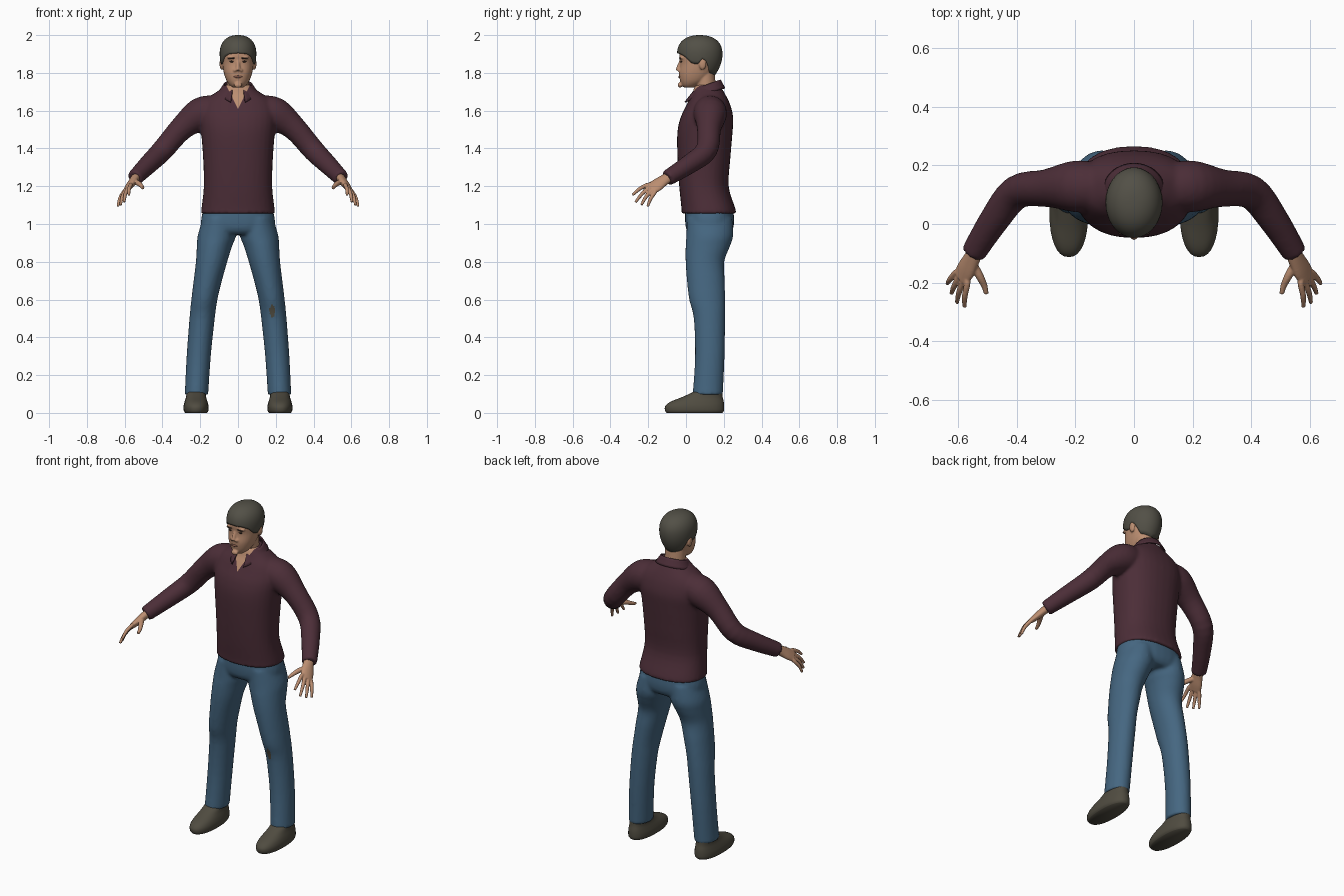
import bpy, bmesh, math
from mathutils import Vector, Matrix

if "Cube" in bpy.data.objects:
    bpy.data.objects.remove(bpy.data.objects["Cube"])


def material(name, rgb):
    m = bpy.data.materials.new(name)
    m.diffuse_color = (*rgb, 1)
    m.use_nodes = True
    m.node_tree.nodes["Principled BSDF"].inputs["Base Color"].default_value = m.diffuse_color
    return m


SHIRT = material("maroon cloth", (0.072, 0.027, 0.039))
DENIM = material("blue denim", (0.06, 0.135, 0.22))
SKIN = material("skin", (0.50, 0.27, 0.165))
HAIR = material("grey brown hair", (0.085, 0.08, 0.062))
SHOE = material("dark olive leather", (0.08, 0.072, 0.052))
LIP = material("lip", (0.30, 0.13, 0.09))
DARK = material("dark brown", (0.05, 0.03, 0.022))


def smooth_rings(rings, steps):
    """Catmull-Rom interpolation of (x, y, z, radius_a, radius_b) rings."""
    out = []
    n = len(rings)
    for i in range(n - 1):
        p = [rings[min(max(i + k, 0), n - 1)] for k in (-1, 0, 1, 2)]
        for s in range(steps):
            t = s / steps
            out.append([0.5 * (2 * b + (c - a) * t + (2 * a - 5 * b + 4 * c - d) * t * t
                               + (3 * b - a - 3 * c + d) * t ** 3) for a, b, c, d in zip(*p)])
    return out + [list(rings[-1])]


def loft(bm, rings, level=True, side=None, power=2.0, sides=32, steps=4):
    """Closed loft; level rings are horizontal, otherwise they follow the path."""
    pts = smooth_rings(rings, steps)
    loops = []
    for i, (x, y, z, ra, rb) in enumerate(pts):
        u, v = Vector((1, 0, 0)), Vector((0, 1, 0))
        if not level:
            d = (Vector(pts[min(i + 1, len(pts) - 1)][:3]) - Vector(pts[max(i - 1, 0)][:3])).normalized()
            u = side or d.cross(Vector((0, 0, 1)))
            u = (u - d * u.dot(d)).normalized()
            v = u.cross(d)
        loop = []
        for k in range(sides):
            c, s = math.cos(math.tau * k / sides), math.sin(math.tau * k / sides)
            c = math.copysign(abs(c) ** (2 / power), c)
            s = math.copysign(abs(s) ** (2 / power), s)
            loop.append(bm.verts.new(Vector((x, y, z)) + u * ra * c + v * rb * s))
        loops.append(loop)
    for a, b in zip(loops, loops[1:]):
        for k in range(sides):
            bm.faces.new((a[k], a[(k + 1) % sides], b[(k + 1) % sides], b[k]))
    bm.faces.new(loops[0])
    bm.faces.new(loops[-1])


def ball(bm, loc, size):
    bmesh.ops.create_uvsphere(bm, u_segments=20, v_segments=12, radius=1,
                              matrix=Matrix.Translation(loc) @ Matrix.Diagonal((*size, 1)))


def finish(name, bm, mats, voxel=0, iterations=3, recalc=True):
    """Make the object; with a voxel size, fuse its overlapping shells into one skin."""
    if recalc:
        bmesh.ops.recalc_face_normals(bm, faces=bm.faces[:])
    me = bpy.data.meshes.new(name)
    bm.to_mesh(me)
    bm.free()
    ob = bpy.data.objects.new(name, me)
    bpy.context.collection.objects.link(ob)
    if voxel:
        r = ob.modifiers.new("fuse", 'REMESH')
        r.mode, r.voxel_size = 'VOXEL', voxel
        s = ob.modifiers.new("relax", 'SMOOTH')
        s.factor, s.iterations = 0.5, iterations
        bpy.context.view_layer.update()
        dg = bpy.context.evaluated_depsgraph_get()
        fused = bpy.data.meshes.new_from_object(ob.evaluated_get(dg))
        ob.modifiers.clear()
        ob.data = fused
    ob.data.materials.clear()
    for m in mats:
        ob.data.materials.append(m)
    for p in ob.data.polygons:
        p.use_smooth = True
        p.material_index = 0
    return ob


# Shirt: torso and both sleeves
bm = bmesh.new()
torso = [(1.055, .12, .197, .145), (1.08, .119, .194, .143), (1.2, .095, .181, .131),
         (1.35, .095, .185, .14), (1.48, .1, .195, .146), (1.56, .11, .203, .14),
         (1.62, .118, .195, .12), (1.66, .12, .17, .102), (1.69, .12, .127, .086),
         (1.72, .115, .084, .073), (1.737, .115, .073, .062)]
loft(bm, [(0, y, z, a, b) for z, y, a, b in torso], power=2.3)
sleeve = [(.12, .125, 1.60, .082), (.2, .128, 1.58, .088), (.3, .122, 1.505, .064),
          (.4, .108, 1.39, .058), (.475, .015, 1.315, .051), (.548, -.1, 1.242, .042)]
for s in (1, -1):
    loft(bm, [(s * x, y, z, r, r) for x, y, z, r in sleeve], level=False)
shirt = finish("shirt", bm, [SHIRT, SKIN], voxel=0.01)

# Open neck: cut a clean V into the shirt front
bm = bmesh.new()
bm.from_mesh(shirt.data)
for s in (1, -1):
    near = [f for f in bm.faces if f.calc_center_median().z > 1.59
            and f.calc_center_median().y < .11 and abs(f.calc_center_median().x) < .1]
    geom = near + list({e for f in near for e in f.edges}) + list({v for f in near for v in f.verts})
    bmesh.ops.bisect_plane(bm, geom=geom, plane_co=(0, 0, 1.61), plane_no=(s, 0, -.5))
for f in bm.faces:
    c = f.calc_center_median()
    f.material_index = int(c.y < .1 and abs(c.x) < (c.z - 1.61) * .5)
bm.to_mesh(shirt.data)
bm.free()

# Jeans: pelvis and both legs, with a worn spot on one knee
bm = bmesh.new()
loft(bm, [(0, .122, 1.1, .178, .125), (0, .125, 1.02, .196, .13),
          (0, .125, .97, .19, .122), (0, .125, .945, .15, .1)], power=2.3)
leg = [(.1, .125, 1.03, .085, .12), (.112, .126, .94, .101, .124), (.125, .115, .88, .093, .117),
       (.14, .1, .8, .083, .102), (.16, .105, .7, .075, .1), (.178, .112, .6, .069, .095),
       (.19, .124, .5, .067, .083), (.208, .126, .3, .064, .078), (.22, .115, .095, .062, .08)]
for s in (1, -1):
    loft(bm, [(s * x, y, z, a, b) for x, y, z, a, b in leg])
jeans = finish("jeans", bm, [DENIM, SHOE], voxel=0.01)
for p in jeans.data.polygons:
    x, y, z = p.center
    p.material_index = int(y < .1 and ((x - .182) / .015) ** 2 + ((z - .54) / .035) ** 2 < 1)

# Shoes
for s, label in ((1, "left"), (-1, "right")):
    bm = bmesh.new()
    loft(bm, [(s * .222, y, z, a, b) for z, y, a, b in
              [(0, .045, .058, .148), (.012, .045, .065, .156), (.035, .046, .066, .156),
               (.058, .058, .061, .142), (.085, .088, .053, .106), (.115, .12, .05, .072)]], power=2.3)
    finish(label + "_shoe", bm, [SHOE])

# Hands: flat palm, four fingers and a thumb
tips = [(.577, -.283, 1.153), (.603, -.268, 1.115), (.622, -.237, 1.1), (.636, -.203, 1.092)]
for s, label in ((1, "left"), (-1, "right")):
    flip = lambda p: (s * p[0], p[1], p[2])
    bm = bmesh.new()
    palm = [(.535, -.08, 1.255, .028, .024), (.553, -.12, 1.23, .033, .022),
            (.572, -.155, 1.205, .039, .019), (.59, -.185, 1.183, .036, .013)]
    loft(bm, [(*flip(p), p[3], p[4]) for p in palm], level=False, side=Vector((s, 1, -1)), sides=20)
    for i, tip in enumerate(tips):
        base = Vector((.568, -.205, 1.207)).lerp(Vector((.607, -.166, 1.166)), i / 3)
        start = base.lerp(Vector((.572, -.155, 1.205)), .4)
        mid = base.lerp(Vector(tip), .5) + Vector((.004, -.003, .005))
        path = [(*start, .011), (*base, .011), (*mid, .010), (*tip, .007)]
        loft(bm, [(*flip(p), p[3], p[3]) for p in path], level=False, sides=12)
    thumb = [(.552, -.13, 1.225, .015), (.527, -.175, 1.215, .014), (.51, -.21, 1.2, .011), (.503, -.238, 1.19, .008)]
    loft(bm, [(*flip(p), p[3], p[3]) for p in thumb], level=False, sides=12)
    finish(label + "_hand", bm, [SKIN], voxel=0.004, iterations=2)

# Head: skull and jaw, neck, nose, ears
bm = bmesh.new()
skull = [(1.722, .015, .026, .025), (1.735, .024, .043, .046), (1.76, .04, .061, .072),
         (1.80, .053, .075, .09), (1.85, .065, .083, .096), (1.90, .068, .085, .104),
         (1.95, .068, .07, .085), (1.975, .07, .04, .05)]
loft(bm, [(0, y, z, a, b) for z, y, a, b in skull], power=2.2)
loft(bm, [(0, .11, 1.64, .064, .058), (0, .105, 1.72, .06, .054), (0, .095, 1.82, .06, .055)])
loft(bm, [(0, -.022, 1.872, .009, .009), (0, -.037, 1.835, .011, .011), (0, -.041, 1.812, .014, .015)],
     level=False, sides=12)
ball(bm, (0, -.032, 1.735), (.022, .012, .014))
for s in (1, -1):
    ball(bm, (s * .016, -.034, 1.813), (.01, .012, .009))
    ball(bm, (s * .087, .088, 1.848), (.011, .02, .032))
    ball(bm, (s * .032, -.023, 1.88), (.028, .012, .008))
finish("head", bm, [SKIN], voxel=0.005)

# Eyes, brows and lips
bm = bmesh.new()
for s in (1, -1):
    ball(bm, (s * .032, -.025, 1.86), (.013, .005, .0045))
finish("eyes", bm, [DARK])
bm = bmesh.new()
for s in (1, -1):
    ball(bm, (s * .034, -.032, 1.878), (.02, .005, .004))
finish("brows", bm, [DARK])
bm = bmesh.new()
ball(bm, (0, -.036, 1.779), (.023, .005, .006))
finish("lips", bm, [LIP])


def sheet(name, point, a0, a1, n, m, mat, thickness):
    """Shell swept around the vertical axis from angle a0 to a1 (0 faces front)."""
    bm = bmesh.new()
    g = [[bm.verts.new(point(a0 + (a1 - a0) * i / n, j / m)) for j in range(m + 1)] for i in range(n + 1)]
    for i in range(n):
        for j in range(m):
            bm.faces.new((g[i][j], g[i][j + 1], g[i + 1][j + 1], g[i + 1][j]))
    bmesh.ops.remove_doubles(bm, verts=bm.verts[:], dist=1e-5)
    ob = finish(name, bm, [mat], recalc=False)
    mod = ob.modifiers.new("thickness", 'SOLIDIFY')
    mod.thickness = thickness
    return ob


# Hair: cap whose lower edge forms fringe, sideburns and nape
HAIRLINE = [(0, 1.905), (32, 1.9), (50, 1.885), (68, 1.85), (86, 1.845), (96, 1.875),
            (108, 1.86), (125, 1.80), (180, 1.782)]


def hair_point(deg, t):
    side = min(deg, 360 - deg)
    for (a, za), (b, zb) in zip(HAIRLINE, HAIRLINE[1:]):
        if a <= side <= b:
            low = za + (zb - za) * (side - a) / (b - a)
            break
    z = low + (2.0 - low) * math.cos(t * math.pi / 2)
    k = (z - 1.9) / .1
    s = max(0, 1 - k ** 2.3) ** (1 / 2.3) if k > 0 else 1 - .26 * k * k
    r = math.radians(deg)
    return (.097 * s * math.sin(r), .073 - .12 * s * math.cos(r), z)


sheet("hair", hair_point, 0, 360, 60, 16, HAIR, 0.022)


# Collar: folded band, open at the front with longer points
def collar_point(deg, t):
    r = math.radians(deg)
    tip = max(0, 1 - (min(deg, 360 - deg) - 22) / 45)
    rx, ry = .076 + .03 * t, .07 + (.025 + .035 * tip) * t
    x, y = rx * math.sin(r), .113 - ry * math.cos(r)
    top = 1.74 - .025 * math.cos(r)
    return (x, y, top - (.045 + .025 * tip) * t)


sheet("collar", collar_point, 22, 338, 48, 4, SHIRT, 0.007)
